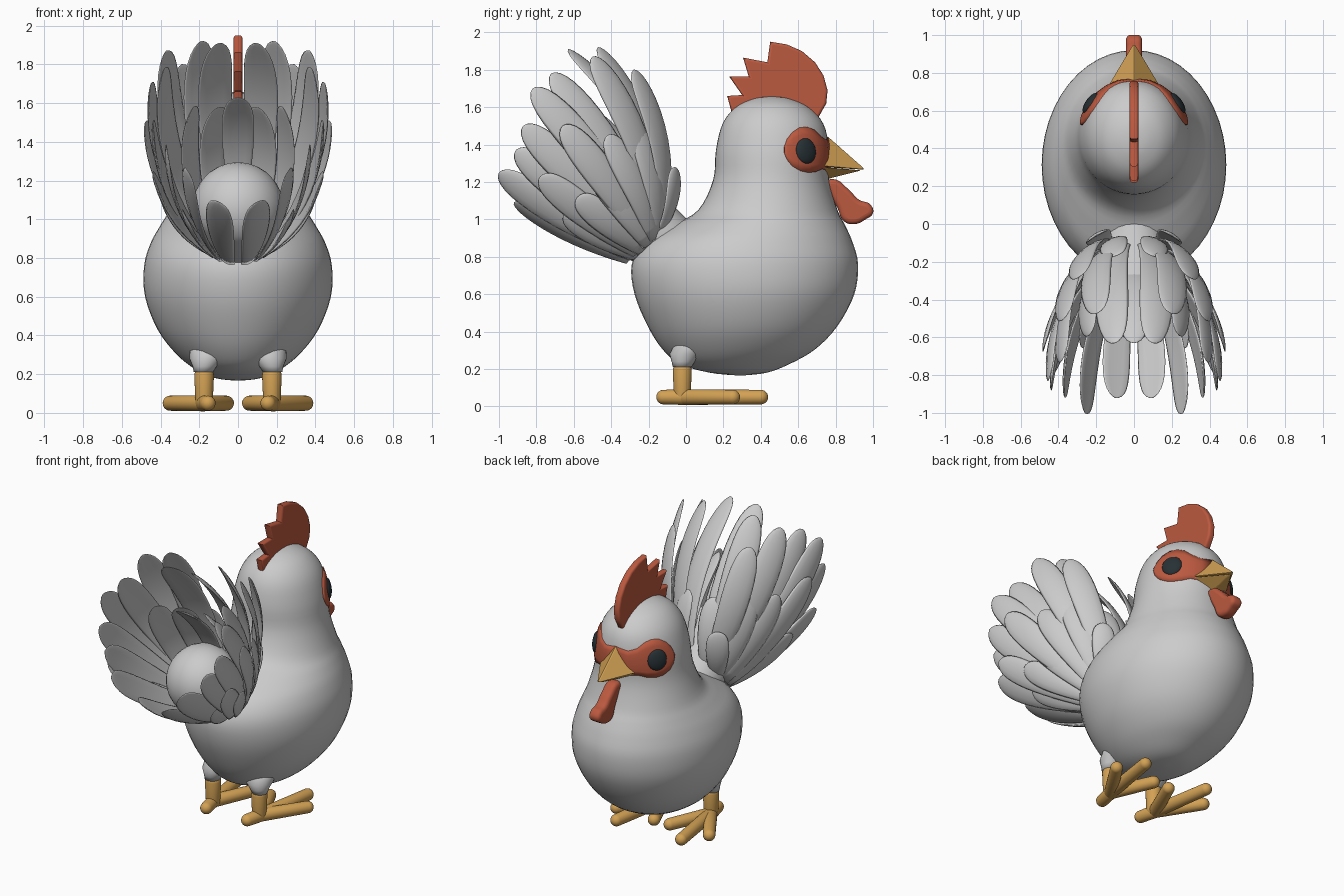
import bpy, bmesh, math
from mathutils import Vector, Matrix

if "Cube" in bpy.data.objects:
    bpy.data.objects.remove(bpy.data.objects["Cube"])

def material(name, col):
    m = bpy.data.materials.new(name)
    m.diffuse_color = (*col, 1)
    m.use_nodes = True
    m.node_tree.nodes["Principled BSDF"].inputs["Base Color"].default_value = m.diffuse_color
    return m

RED = material("red_skin", (.5, .1, .05))
GOLD = material("yellow_horn", (.65, .36, .09))
DARK = material("dark_eye", (.02, .03, .035))

def finish(name, bm, mat=None, smooth=True):
    bmesh.ops.recalc_face_normals(bm, faces=bm.faces)
    me = bpy.data.meshes.new(name)
    bm.to_mesh(me)
    bm.free()
    for p in me.polygons:
        p.use_smooth = smooth
    ob = bpy.data.objects.new(name, me)
    bpy.context.collection.objects.link(ob)
    if mat:
        me.materials.append(mat)
    return ob

def loft(name, rings, mat=None):
    """Skin a list of closed point rings and cap both ends."""
    bm = bmesh.new()
    vs = [[bm.verts.new(p) for p in r] for r in rings]
    n = len(rings[0])
    for a, b in zip(vs, vs[1:]):
        for i in range(n):
            j = (i + 1) % n
            bm.faces.new((a[i], a[j], b[j], b[i]))
    bm.faces.new(vs[0])
    bm.faces.new(vs[-1])
    return finish(name, bm, mat)

def capsule(name, p0, p1, r0, r1, mat=None):
    p0, p1 = Vector(p0), Vector(p1)
    q = (p1 - p0).to_track_quat('Z', 'Y')
    bm = bmesh.new()
    bmesh.ops.create_uvsphere(bm, u_segments=24, v_segments=17, radius=1)
    for v in bm.verts:
        v.co = (p1 + q @ (v.co * r1)) if v.co.z > 0 else (p0 + q @ (v.co * r0))
    return finish(name, bm, mat)

def plate(name, pts, depth, bevel, mat, kind='POLY'):
    """Side-view (y, z) outline made into a rounded plate around x = 0."""
    cu = bpy.data.curves.new(name, 'CURVE')
    cu.dimensions = '2D'
    cu.fill_mode = 'BOTH'
    cu.extrude, cu.bevel_depth, cu.bevel_resolution, cu.offset = depth - bevel, bevel, 3, -bevel
    sp = cu.splines.new(kind)
    if kind == 'BEZIER':
        sp.bezier_points.add(len(pts) - 1)
        for b, p in zip(sp.bezier_points, pts):
            b.co = (*p, 0)
            b.handle_left_type = b.handle_right_type = 'AUTO'
    else:
        sp.points.add(len(pts) - 1)
        for b, p in zip(sp.points, pts):
            b.co = (*p, 0, 1)
    sp.use_cyclic_u = True
    cu.materials.append(mat)
    ob = bpy.data.objects.new(name, cu)
    ob.rotation_euler = (math.pi / 2, 0, math.pi / 2)
    bpy.context.collection.objects.link(ob)
    bpy.ops.object.select_all(action='DESELECT')
    ob.select_set(True)
    bpy.context.view_layer.objects.active = ob
    bpy.ops.object.convert(target='MESH')
    bpy.ops.object.shade_smooth_by_angle(angle=math.radians(40))

# body: horizontal sections (z, back y, front y, half width)
table = [(.166, .27, .31, .01), (.18, .13, .43, .12), (.225, -.03, .55, .22), (.305, -.125, .69, .32),
         (.43, -.205, .81, .415), (.6, -.275, .9, .48), (.76, -.29, .92, .485), (.88, -.22, .89, .45),
         (.97, -.07, .85, .4), (1.05, .065, .81, .355), (1.21, .145, .765, .305), (1.37, .16, .765, .282),
         (1.51, .195, .735, .24), (1.6, .265, .655, .17), (1.645, .36, .555, .085), (1.658, .44, .48, .01)]
dense = []
for i in range(len(table) - 1):
    a, b, c, d = (Vector(table[min(max(k, 0), len(table) - 1)]) for k in (i - 1, i, i + 1, i + 2))
    for k in range(4):
        t = k / 4
        dense.append(b + .5 * t * (c - a + t * (2 * a - 5 * b + 4 * c - d + t * (3 * (b - c) + d - a))))
dense.append(Vector(table[-1]))

def section_point(s, ang, off=0):
    ry, rx = (s[2] - s[1]) / 2, s[3]
    return Vector(((rx + off) * math.sin(ang), (s[1] + s[2]) / 2 + (ry + off) * math.cos(ang), s[0]))

def surface(z, ang, off=0):
    """Point on the body at height z, angle measured from the front."""
    for a, b in zip(dense, dense[1:]):
        if a[0] <= z <= b[0]:
            return section_point(a.lerp(b, (z - a[0]) / (b[0] - a[0])), ang, off)

loft("body", [[section_point(s, 2 * math.pi * k / 48) for k in range(48)] for s in dense])
capsule("rump", (0, -.08, .86), (0, -.37, 1.06), .16, .235)

# comb and wattle
plate("comb", [(.25, 1.55), (.22, 1.66), (.3, 1.665), (.23, 1.765), (.335, 1.765), (.305, 1.865),
               (.435, 1.84), (.45, 1.95), (.54, 1.935), (.62, 1.9), (.69, 1.84), (.735, 1.77),
               (.757, 1.69), (.75, 1.62), (.705, 1.54), (.6, 1.5), (.4, 1.5)], .023, .014, RED)
plate("wattle", [(.75, 1.2), (.79, 1.215), (.87, 1.16), (.925, 1.105), (.985, 1.08), (1.0, 1.035), (.96, 1.0),
                 (.9, .975), (.845, .99), (.81, 1.06), (.77, 1.14)], .042, .025, RED, 'BEZIER')

# beak: upper and lower halves
def beak(name, ridge, edge_z, tip):
    bm = bmesh.new()
    pts = [ridge, (.14, .73, edge_z), (-.14, .73, edge_z), tip, (0, .65, edge_z)]
    bmesh.ops.convex_hull(bm, input=[bm.verts.new(p) for p in pts])
    bmesh.ops.bevel(bm, geom=bm.edges[:], offset=.008, segments=2, affect='EDGES', profile=.5)
    finish(name, bm, GOLD, False)

beak("upper_beak", (0, .755, 1.45), 1.285, (0, .965, 1.265))
beak("lower_beak", (0, .74, 1.21), 1.28, (0, .945, 1.262))

# eye mask columns: angle, lower z, upper z
mask = [(0, 1.25, 1.44), (18, 1.265, 1.425), (30, 1.27, 1.445), (40, 1.255, 1.48), (50, 1.25, 1.495),
        (60, 1.26, 1.49), (69, 1.285, 1.465), (75, 1.32, 1.43), (78, 1.355, 1.39)]
for s in (1, -1):
    rings = []
    for a, lo, hi in mask:
        zs = [lo + (hi - lo) * k / 6 for k in range(7)]
        ang = s * math.radians(a)
        rings.append([surface(z, ang, .01 if 0 < k < 6 else .006) for k, z in enumerate(zs)]
                     + [surface(z, ang, -.02) for z in reversed(zs)])
    loft("eye_mask", rings, RED)
    # eye
    c = surface(1.365, s * math.radians(54), 0)
    bm = bmesh.new()
    bmesh.ops.create_uvsphere(bm, u_segments=24, v_segments=14, radius=1)
    n = Vector((s * .8, .57, .12))
    bm.transform(Matrix.Translation(c) @ n.to_track_quat('Z', 'Y').to_matrix().to_4x4()
                 @ Matrix.Diagonal((.064, .07, .026, 1)))
    finish("eye", bm, DARK)

# legs and toes
for s in (1, -1):
    prof = [(.21, .05, -.02), (.24, .062, -.015), (.28, .088, 0), (.34, .1, .04), (.42, .1, .12)]
    loft("thigh", [[(s * (.225 - .22 * z) + r * math.cos(k * math.pi / 12), y + r * math.sin(k * math.pi / 12), z)
                    for k in range(24)] for z, r, y in prof])
    capsule("leg", (s * .175, -.02, .06), (s * .175, -.02, .19), .045, .051, GOLD)
    for tx, ty in ((.245, .4), (.35, .25), (.06, .26), (.155, -.12)):
        capsule("toe", (s * .18, -.01, .05), (s * tx, ty, .05), .042, .039, GOLD)

# tail feathers: curved leaf blades cupped around the rump
CUP = Vector((0, -.6, 1.2))

def feather(base, tip, curl=1.0, thick=.012):
    b, e = Vector(base), Vector(tip)
    mid, length = (b + e) / 2, (e - b).length
    d = (e - b).normalized()
    n = mid - CUP
    n.x *= 1.7
    n = (n - d * n.dot(d)).normalized()
    ctrl = mid + n * length * .22 * curl
    width = .125 + .065 * length
    rings = []
    for k in range(15):
        t = math.sin(math.pi / 2 * k / 14)
        p = b * (1 - t) ** 2 + ctrl * 2 * t * (1 - t) + e * t * t
        tan = ((ctrl - b) * (1 - t) + (e - ctrl) * t).normalized()
        side = tan.cross(n).normalized()
        up = side.cross(tan)
        w = width / 2 * (.5 + .5 * math.sin(math.pi / 2 * min(1, t / .75))) * math.sqrt(max(1 - t ** 9, .001))
        h = thick * math.sqrt(max(1 - t ** 8, .01))
        rings.append([p + side * w * math.cos(q) + up * (h * math.sin(q) - .12 * w * math.cos(q) ** 2)
                      for q in (2 * math.pi * j / 12 for j in range(12))])
    loft("tail_feather", rings)

def fan(tips, inset=0):
    """Each tip: place on the root arc (0 top, 1 bottom), then x, y, z."""
    for a, x, y, z in tips:
        rx = .055 + .12 * math.sin(math.pi * a)
        for s in (1, -1):
            feather((s * rx, -.1 - .21 * a - inset, .98 - .2 * a), (s * x, y, z), 1 - .6 * a)

# long outer feathers
fan([(0, .1, -.63, 1.91), (.1, .19, -.47, 1.92), (.2, .37, -.5, 1.87), (.12, .29, -.28, 1.8),
     (.3, .38, -.72, 1.78), (.38, .45, -.82, 1.7), (.5, .48, -.66, 1.5), (.6, .44, -.87, 1.5),
     (.7, .37, -.91, 1.37), (.85, .26, -1, 1.25), (.75, .44, -.78, 1.23), (1, .1, -.92, 1.09)])
# short covering feathers
fan([(.08, .1, -.17, 1.45), (.25, .2, -.06, 1.28), (.3, .31, -.27, 1.5), (.4, .4, -.42, 1.45),
     (.55, .4, -.5, 1.28), (.7, .4, -.58, 1.12), (.85, .28, -.65, 1.03)], -.015)
# inner feathers
fan([(.1, .1, -.5, 1.58), (.3, .23, -.58, 1.58)], .04)
feather((0, -.2, 1.05), (0, -.63, 1.63))
